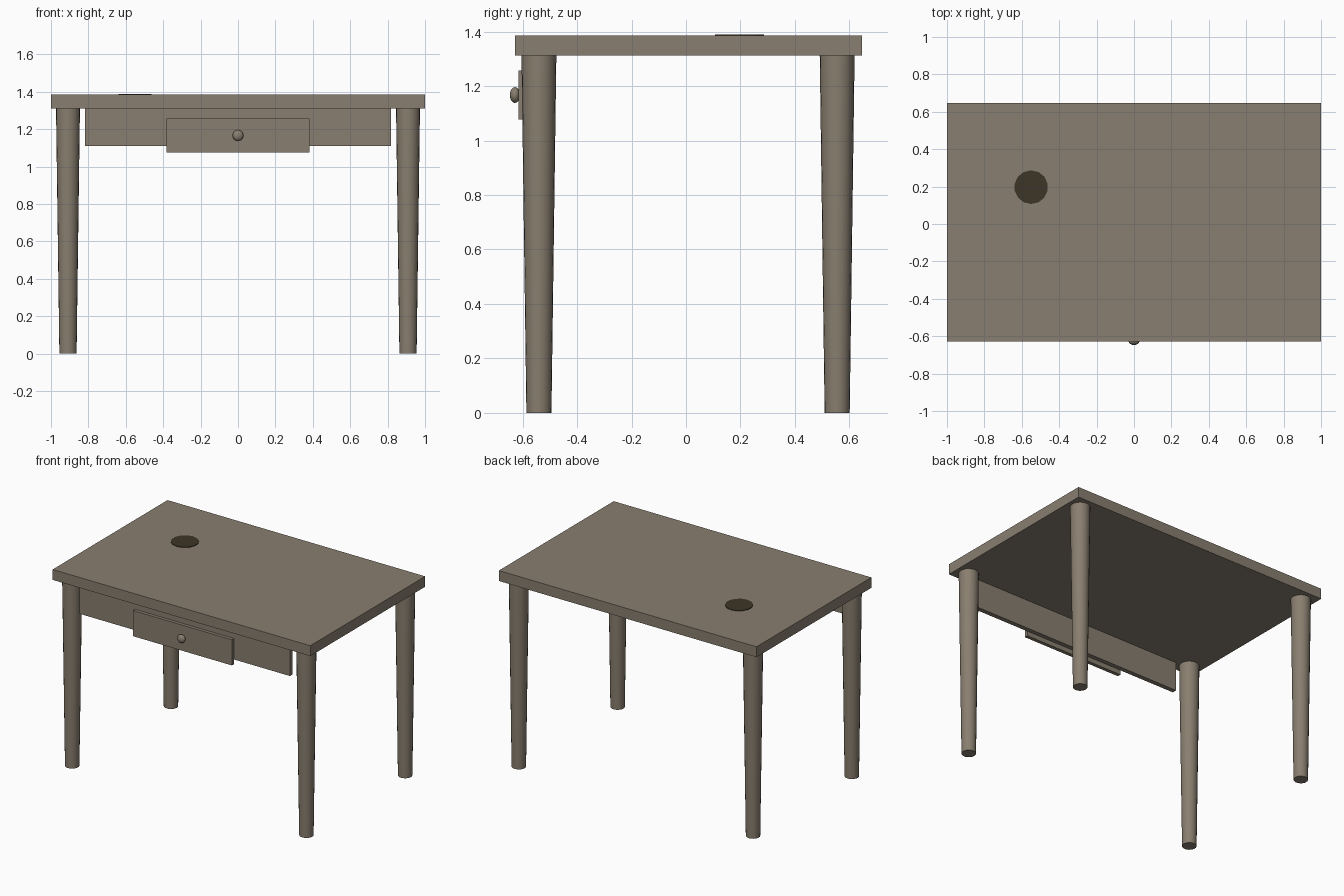
import bpy
from math import radians

if "Cube" in bpy.data.objects:
    bpy.data.objects.remove(bpy.data.objects["Cube"])


def material(name, color):
    m = bpy.data.materials.new(name)
    m.diffuse_color = (*color, 1)
    m.use_nodes = True
    m.node_tree.nodes["Principled BSDF"].inputs["Base Color"].default_value = m.diffuse_color
    return m


wood = material("wood", (0.25, 0.21, 0.16))
dark = material("dark_inset", (0.045, 0.035, 0.02))


def finish(name, mat, smooth=False):
    ob = bpy.context.object
    ob.name = name
    ob.data.materials.append(mat)
    if smooth:
        bpy.ops.object.shade_smooth_by_angle(angle=radians(40))
    return ob


def box(name, lo, hi, mat=wood):
    center = [(a + b) / 2 for a, b in zip(lo, hi)]
    bpy.ops.mesh.primitive_cube_add(size=1, location=center)
    bpy.context.object.scale = [b - a for a, b in zip(lo, hi)]
    bpy.ops.object.transform_apply(location=False, rotation=False)
    return finish(name, mat)


def taper(name, x, y, z0, z1, r0, r1, sides, mat, smooth):
    bpy.ops.mesh.primitive_cone_add(vertices=sides, radius1=r0, radius2=r1,
                                    depth=z1 - z0, location=(x, y, (z0 + z1) / 2))
    return finish(name, mat, smooth)


# Table top
box("table_top", (-1, -0.627, 1.312), (1, 0.647, 1.385))

# Tapered legs
for row, y in (("front", -0.54), ("back", 0.555)):
    for side, x in (("left", -0.909), ("right", 0.909)):
        taper(f"{row}_{side}_leg", x, y, 0, 1.312, 0.046, 0.064, 20, wood, True)

# Front apron and drawer face
box("apron", (-0.817, -0.592, 1.11), (0.817, -0.56, 1.312))
box("drawer_front", (-0.383, -0.615, 1.077), (0.383, -0.59, 1.257))

# Flattened drawer knob
bpy.ops.mesh.primitive_uv_sphere_add(segments=16, ring_count=10, radius=1,
                                     location=(0, -0.628, 1.167))
bpy.context.object.scale = (0.029, 0.019, 0.029)
bpy.ops.object.transform_apply(location=False, rotation=False)
finish("drawer_knob", wood, True)

# Dark round inset on the top
taper("cable_cover", -0.55, 0.197, 1.375, 1.389, 0.09, 0.09, 14, dark, False)
